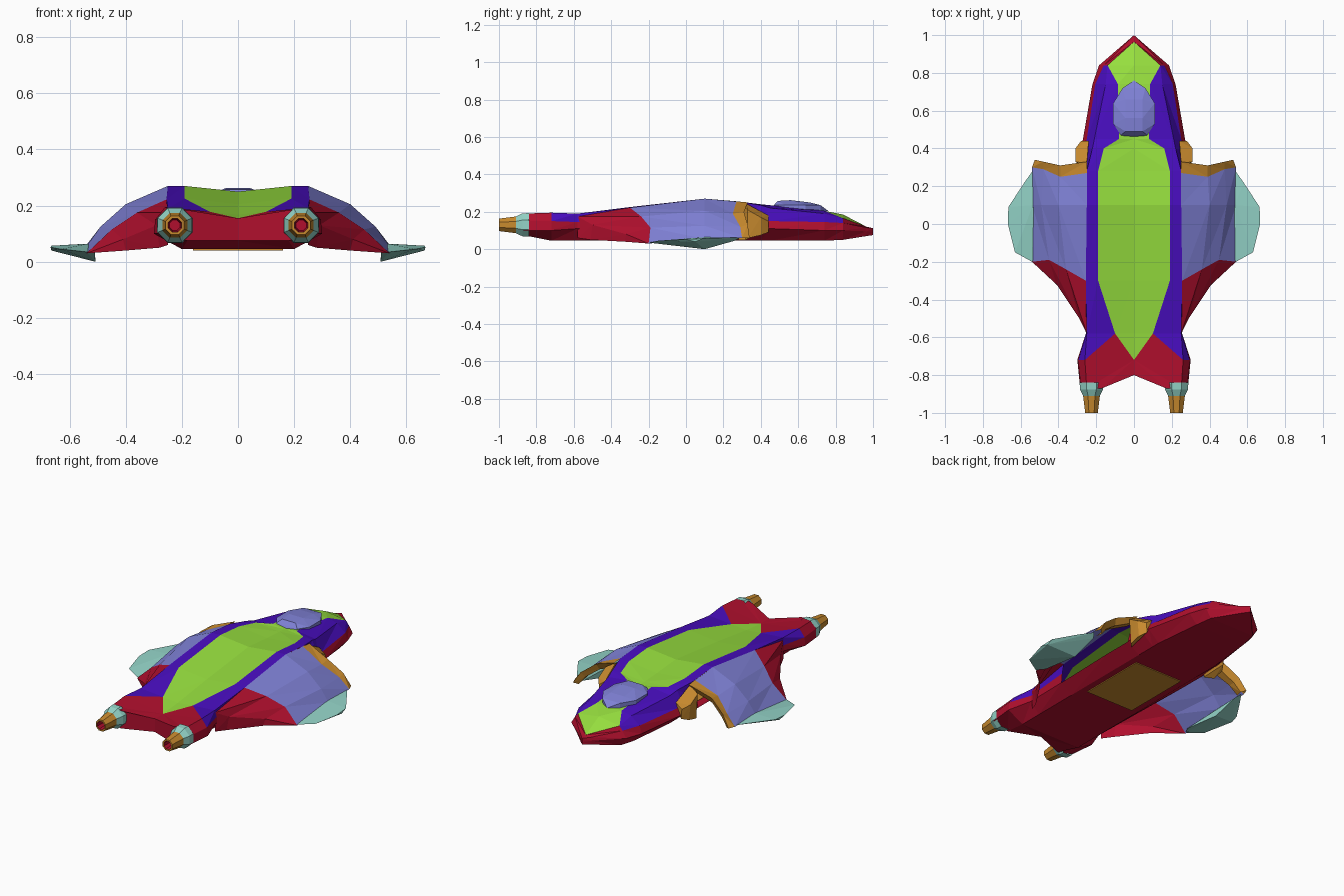
import bpy, bmesh, math


def material(name, rgb):
    m = bpy.data.materials.new(name)
    lin = [((c / 255 + 0.055) / 1.055) ** 2.4 for c in rgb]
    m.diffuse_color = (*lin, 1)
    return m


RED = material("red", (176, 15, 45))
INDIGO = material("indigo", (72, 13, 190))
GREEN = material("green", (150, 222, 62))
PERI = material("periwinkle", (128, 130, 215))
GOLD = material("gold", (200, 138, 46))
TEAL = material("teal", (148, 212, 200))


def finish(name, bm, mats, mirror=True):
    bmesh.ops.remove_doubles(bm, verts=bm.verts, dist=0.0005)
    bmesh.ops.recalc_face_normals(bm, faces=bm.faces)
    me = bpy.data.meshes.new(name)
    bm.to_mesh(me)
    bm.free()
    for m in mats:
        me.materials.append(m)
    ob = bpy.data.objects.new(name, me)
    bpy.context.collection.objects.link(ob)
    if mirror:
        mod = ob.modifiers.new("mirror", 'MIRROR')
        mod.merge_threshold = 0.0005
    return ob


def grid(name, rows, mats, rule=lambda i, j, second: 0, end_cap=None):
    """Skin rows of points; the rule gives a material index, or None for a gap."""
    bm = bmesh.new()
    vs = [[bm.verts.new(p) for p in r] for r in rows]
    for i in range(len(rows) - 1):
        for j in range(len(rows[0]) - 1):
            a, b, c, d = vs[i][j], vs[i][j + 1], vs[i + 1][j + 1], vs[i + 1][j]
            for second, tri in enumerate(((a, b, d), (b, c, d))):
                k = rule(i, j, second)
                p, q, r = (v.co for v in tri)
                if k is not None and (q - p).cross(r - p).length > 1e-6:
                    bm.faces.new(tri).material_index = k
    if end_cap is not None:
        bm.faces.new(vs[-1]).material_index = end_cap
    return finish(name, bm, mats)


def solid(name, pts, mat, mirror=True):
    bm = bmesh.new()
    for p in pts:
        bm.verts.new(p)
    res = bmesh.ops.convex_hull(bm, input=bm.verts)
    junk = [g for g in res["geom_interior"] if isinstance(g, bmesh.types.BMVert)]
    bmesh.ops.delete(bm, geom=junk, context='VERTS')
    return finish(name, bm, [mat], mirror)


# Hull stations from nose to tail: y, then (x, z) of keel edge, side, rim,
# shoulder and deck edge, then height of the deck centre
stations = [
    (1.00, 0, .075, 0, .09, 0, .11, 0, .112, 0, .112, .112),
    (.965, .035, .07, .04, .095, .035, .115, 0, .12, 0, .12, .12),
    (.84, .15, .05, .185, .10, .16, .14, .14, .165, .14, .165, .185),
    (.74, .17, .045, .22, .10, .205, .145, .15, .19, .085, .205, .205),
    (.45, .20, .045, .27, .11, .25, .15, .21, .22, .08, .235, .225),
    (.40, .20, .045, .28, .11, .26, .155, .22, .235, .16, .24, .228),
    (.28, .20, .045, .28, .10, .265, .16, .25, .255, .19, .255, .235),
    (.10, .20, .045, .28, .10, .265, .16, .25, .27, .19, .27, .25),
    (-.30, .20, .045, .27, .10, .265, .16, .255, .222, .19, .225, .205),
    (-.58, .20, .045, .255, .11, .255, .145, .25, .19, .10, .178, .168),
    (-.72, .20, .045, .30, .10, .295, .15, .26, .195, 0, .155, .155),
    (-.87, .18, .075, .285, .10, .28, .15, .25, .19, .17, .182, .155),
]
rows = []
for s in stations:
    y, zb, zc = s[0], s[2], s[-1]
    yc = -.80 if y == -.87 else y          # notch between the engines
    row = [(0, yc, zb)]
    row += [(s[k], y, s[k + 1]) for k in range(1, 11, 2)]
    rows.append(row + [(0, yc, zc)])


def hull_colour(i, j, second):
    if j in (2, 3) and 6 <= i <= 7:
        return None                        # open under the wings
    if j <= 2 or i >= 10 or i < 2 and j == 3:
        return 0
    if j == 5:
        return 2
    if i == 9 and j == 4 and second:
        return 0
    return 1


grid("hull", rows, [RED, INDIGO, GREEN], hull_colour, end_cap=0)

# Gold belly plate
solid("belly_plate", [(x, y, z) for x in (-.16, .16) for y in (-.21, .21)
                      for z in (.040, .047)], GOLD, False)

# Canopy
outline = [(0, .76), (.06, .72), (.11, .64), (.11, .53), (.07, .47), (0, .45)]
canopy = [(s * x, y, .205) for x, y in outline for s in (1, -1)]
canopy += [(s * x, y, .235) for x, y in outline[1:5] for s in (1, -1)]
canopy += [(s * .045, y, z) for y, z in ((.66, .25), (.56, .262), (.49, .258))
           for s in (1, -1)]
solid("canopy", canopy, PERI, False)

# Curved wing shell with its red rear fairing
wing = [
    [(.25, .27, .255), (.39, .25, .19), (.48, .29, .12), (.54, .30, .06)],
    [(.25, .10, .27), (.40, .10, .205), (.49, .10, .125), (.54, .10, .055)],
    [(.255, -.30, .222), (.36, -.24, .175), (.45, -.19, .115), (.54, -.20, .03)],
    [(.25, -.58, .175), (.29, -.50, .13), (.41, -.32, .08), (.54, -.20, .03)],
    [(.25, -.58, .06), (.28, -.51, .05), (.40, -.33, .04), (.54, -.20, .03)],
]
grid("wing", wing, [PERI, RED], lambda i, j, s: 0 if i < 2 else 1)

# Gold intake arch: back edge, front lip, inner lip
arch = [
    wing[0],
    [(.25, .33, .25), (.39, .31, .198), (.48, .33, .13), (.525, .34, .06)],
    [(.27, .31, .21), (.38, .29, .16), (.46, .31, .10), (.50, .32, .05)],
    [(.27, .26, .21), (.38, .24, .16), (.46, .27, .10), (.51, .28, .05)],
]
grid("intake_arch", arch, [GOLD])

# Gold intake post against the hull
solid("intake_post", [
    (.24, .44, .18), (.28, .44, .15), (.275, .44, .09), (.31, .40, .17),
    (.31, .33, .21), (.30, .33, .058), (.26, .29, .07), (.25, .32, .245),
    (.25, .30, .24), (.30, .40, .075)], GOLD)

# Teal winglet
solid("winglet", [
    (.53, .29, .062), (.58, .22, .062), (.665, .09, .057), (.668, 0, .052),
    (.63, -.15, .045), (.54, -.20, .035), (.51, -.15, .03), (.508, .10, 0),
    (.51, .26, .045), (.535, .10, .064), (.665, .05, .04)], TEAL)

# Engine nozzle, turned about the y axis
profile = [(.068, -.84), (.066, -.875), (.048, -.91), (.036, -1.0),
           (.026, -1.0), (.02, -.94), (0, -.94)]
turned = [[(.225 + r * math.cos(a), y, .13 + r * math.sin(a))
           for a in [math.tau * (k + .5) / 8 for k in range(9)]]
          for r, y in profile]
grid("nozzle", turned, [TEAL, GOLD, RED], lambda i, j, s: (0, 0, 1, 1, 2, 2)[i])
